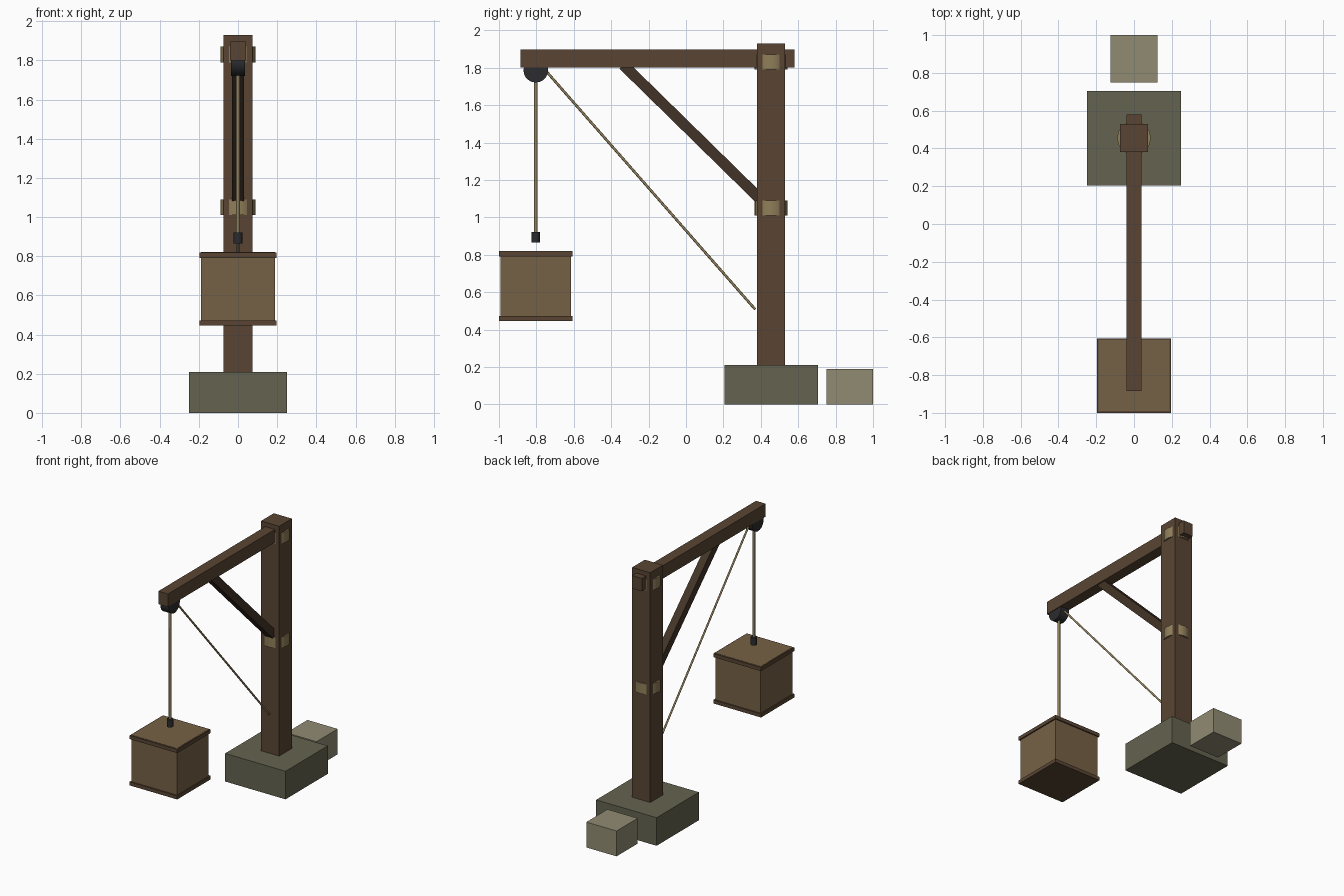
import bpy, math
from mathutils import Vector

if "Cube" in bpy.data.objects:
    bpy.data.objects.remove(bpy.data.objects["Cube"])


def mat(name, r, g, b):
    m = bpy.data.materials.new(name)
    m.diffuse_color = (r, g, b, 1)
    m.use_nodes = True
    m.node_tree.nodes["Principled BSDF"].inputs["Base Color"].default_value = m.diffuse_color
    return m


WOOD = mat("wood", 0.10, 0.06, 0.033)
DARK_WOOD = mat("dark_wood", 0.055, 0.034, 0.02)
CRATE = mat("crate_wood", 0.18, 0.12, 0.06)
STONE = mat("stone", 0.13, 0.125, 0.08)
PALE = mat("pale_stone", 0.28, 0.26, 0.17)
ROPE = mat("rope", 0.28, 0.21, 0.10)
IRON = mat("iron", 0.025, 0.025, 0.028)


def box(name, x, y, z, material):
    """Box from (min, max) ranges on each axis."""
    r = (x, y, z)
    bpy.ops.mesh.primitive_cube_add(size=1, location=[(a + b) / 2 for a, b in r])
    o = bpy.context.object
    o.name = name
    o.scale = [b - a for a, b in r]
    bpy.ops.object.transform_apply(location=False, rotation=False, scale=True)
    o.data.materials.append(material)
    return o


def rod(name, p, q, radius, material, sides=16):
    """Cylinder running from p to q."""
    p, q = Vector(p), Vector(q)
    bpy.ops.mesh.primitive_cylinder_add(vertices=sides, radius=radius,
                                        depth=(q - p).length, location=(p + q) / 2)
    o = bpy.context.object
    o.name = name
    o.rotation_euler = (q - p).to_track_quat('Z', 'Y').to_euler()
    bpy.ops.object.shade_smooth_by_angle(angle=math.radians(50))
    o.data.materials.append(material)
    return o


PY, LY = 0.455, -0.803   # post and load positions along y

# Footing, counterweight, post and boom
box("footing", (-0.25, 0.25), (0.205, 0.705), (0, 0.21), STONE)
box("counterweight", (-0.125, 0.125), (0.75, 1.0), (0, 0.19), PALE)
box("post", (-0.075, 0.075), (PY - 0.075, PY + 0.075), (0.2, 1.93), WOOD)
box("boom", (-0.04, 0.04), (-0.885, 0.58), (1.80, 1.897), WOOD)

# Diagonal brace, tucked into the boom and the post
a, b = Vector((0, -0.335, 1.815)), Vector((0, 0.42, 1.075))
brace = box("brace", (-0.03, 0.03), (-0.029, 0.029), (-(b - a).length / 2, (b - a).length / 2), DARK_WOOD)
brace.location = (a + b) / 2
brace.rotation_euler.x = math.atan2(a.y - b.y, a.z - b.z) * -1

# Rope lashings that bulge through the post faces
for label, z in (("lower", 1.05), ("upper", 1.83)):
    rod(label + "_lashing", (0, PY, z - 0.04), (0, PY, z + 0.04), 0.089, ROPE)

# Pulley, ropes and hook
rod("pulley", (-0.035, LY, 1.787), (0.035, LY, 1.787), 0.066, IRON, 20)
rod("hoist_rope", (0, LY, 0.9), (0, LY, 1.74), 0.01, ROPE, 8)
rod("tail_rope", (0, -0.755, 1.79), (0, 0.37, 0.508), 0.007, ROPE, 8)
rod("hook_block", (0, LY, 0.865), (0, LY, 0.922), 0.022, IRON, 12)

# Crate with trim at top and bottom
box("crate_body", (-0.188, 0.188), (LY - 0.188, LY + 0.188), (0.46, 0.821), CRATE)
for label, z0 in (("bottom", 0.445), ("top", 0.792)):
    box("crate_trim_" + label, (-0.197, 0.197), (LY - 0.197, LY + 0.197), (z0, z0 + 0.027), WOOD)
